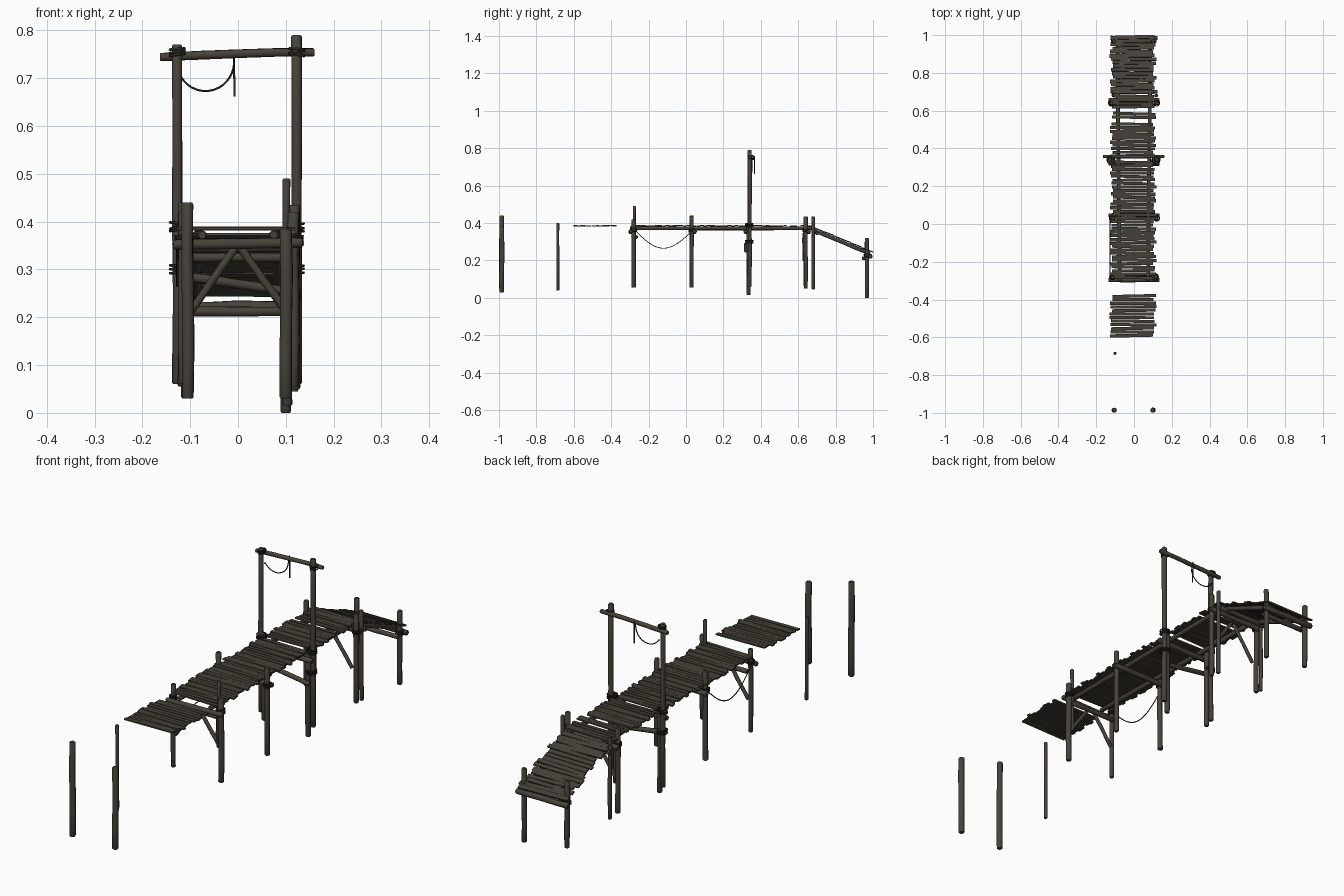
import bpy, bmesh, math, random
from mathutils import Vector

random.seed(7)
if "Cube" in bpy.data.objects:
    bpy.data.objects.remove(bpy.data.objects["Cube"], do_unlink=True)


def material(name, rgb):
    m = bpy.data.materials.new(name)
    m.diffuse_color = (*rgb, 1)
    m.use_nodes = True
    bsdf = m.node_tree.nodes["Principled BSDF"]
    bsdf.inputs["Base Color"].default_value = (*rgb, 1)
    bsdf.inputs["Roughness"].default_value = 0.9
    return m


LOG = material("weathered log", (0.064, 0.054, 0.041))
PLANK = material("weathered plank", (0.060, 0.051, 0.039))
ROPE = material("dark rope", (0.022, 0.019, 0.015))


def finish(name, bm, mat, smooth=False):
    bmesh.ops.recalc_face_normals(bm, faces=bm.faces[:])
    mesh = bpy.data.meshes.new(name)
    bm.to_mesh(mesh)
    bm.free()
    mesh.materials.append(mat)
    ob = bpy.data.objects.new(name, mesh)
    bpy.context.collection.objects.link(ob)
    if smooth:
        bpy.ops.object.select_all(action='DESELECT')
        ob.select_set(True)
        bpy.context.view_layer.objects.active = ob
        bpy.ops.object.shade_smooth_by_angle(angle=math.radians(40))
    return ob


def log(name, a, b, r, bow=0.0, sides=10):
    """Slightly crooked log from a to b with chamfered ends."""
    a, b = Vector(a), Vector(b)
    axis = (b - a).normalized()
    u = axis.orthogonal().normalized()
    v = axis.cross(u)
    length = (b - a).length
    chamfer = r * 0.3 / length
    bm = bmesh.new()
    rings = []
    for t in (0, chamfer, 0.25, 0.5, 0.75, 1 - chamfer, 1):
        end = t in (0, 1)
        c = a.lerp(b, t) + Vector((0, 0, bow * math.sin(math.pi * t)))
        if 0.1 < t < 0.9:
            c += (u * random.uniform(-1, 1) + v * random.uniform(-1, 1)) * r * 0.12
        k = r * (0.78 if end else random.uniform(0.94, 1.05))
        angles = [math.tau * i / sides for i in range(sides)]
        rings.append([bm.verts.new(c + (u * math.cos(w) + v * math.sin(w)) * k) for w in angles])
    for p, q in zip(rings, rings[1:]):
        for i in range(sides):
            j = (i + 1) % sides
            bm.faces.new((p[i], p[j], q[j], q[i]))
    bm.faces.new(rings[0])
    bm.faces.new(rings[-1])
    return finish(name, bm, LOG, True)


def rope(name, points, r=0.0022, closed=False):
    cu = bpy.data.curves.new(name, 'CURVE')
    cu.dimensions = '3D'
    cu.bevel_depth = r
    cu.bevel_resolution = 1
    cu.use_fill_caps = True
    s = cu.splines.new('POLY')
    s.points.add(len(points) - 1)
    for p, co in zip(s.points, points):
        p.co = (*co, 1)
    s.use_cyclic_u = closed
    cu.materials.append(ROPE)
    ob = bpy.data.objects.new(name, cu)
    bpy.context.collection.objects.link(ob)


def lashing(name, x, y, z, r, turns=3):
    """Stack of tilted rope loops round a post."""
    for k in range(turns):
        tilt = random.uniform(-0.25, 0.25)
        loop = []
        for i in range(14):
            w = math.tau * i / 14
            loop.append((x + r * math.cos(w), y + r * math.sin(w),
                         z + (k - (turns - 1) / 2) * 0.006 + tilt * r * math.cos(w)))
        rope(f"{name}_{k + 1}", loop, 0.003, True)


def planks(name, start, end, pitch, gaps=()):
    """Row of uneven boards from (y, z) start to end, leaving out the gaps."""
    s, e = Vector((0, *start)), Vector((0, *end))
    d = (e - s).normalized()
    n = Vector((0, -d.z, d.y))
    count = round((e - s).length / pitch)
    bm = bmesh.new()
    for i in range(count):
        c = s.lerp(e, (i + 0.5) / count)
        if any(lo < c.y < hi for lo, hi in gaps):
            continue
        x0 = -0.12 + random.uniform(-0.009, 0.009)
        x1 = 0.11 + random.uniform(-0.010, 0.010)
        half = pitch * random.uniform(0.40, 0.49)
        skew = random.uniform(-0.0035, 0.0035)
        lift = n * random.uniform(-0.001, 0.0015)
        vs = []
        for x, sk in ((x0, -skew), (x1, skew)):
            for dy, dz in ((-half, -0.003), (half, -0.003), (half, 0.003), (-half, 0.003)):
                vs.append(bm.verts.new(c + lift + d * (dy + sk) + n * dz + Vector((x, 0, 0))))
        bm.faces.new(vs[:4])
        bm.faces.new(vs[4:])
        for k in range(4):
            j = (k + 1) % 4
            bm.faces.new((vs[k], vs[j], vs[4 + j], vs[4 + k]))
    finish(name, bm, PLANK)


# Posts: name, x, y, bottom, top, radius
POSTS = [
    ("outer_post_right", -0.105, -0.985, 0.03, 0.44, 0.013),
    ("outer_post_left", 0.10, -0.985, 0.03, 0.385, 0.013),
    ("lone_post", -0.10, -0.685, 0.04, 0.40, 0.008),
    ("end_post_right", -0.115, -0.28, 0.06, 0.42, 0.010),
    ("end_post_left", 0.115, -0.28, 0.055, 0.42, 0.012),
    ("end_tall_stake", 0.10, -0.276, 0.20, 0.49, 0.008),
    ("second_post_right", -0.115, 0.03, 0.055, 0.44, 0.011),
    ("second_post_left", 0.12, 0.03, 0.055, 0.435, 0.011),
    ("gantry_post_right", -0.127, 0.34, 0.06, 0.77, 0.011),
    ("gantry_post_left", 0.123, 0.34, 0.06, 0.79, 0.011),
    ("gantry_prop_right", -0.108, 0.335, 0.03, 0.385, 0.011),
    ("gantry_prop_left", 0.103, 0.335, 0.015, 0.385, 0.011),
    ("fourth_post_right", -0.12, 0.64, 0.06, 0.43, 0.011),
    ("fourth_post_left", 0.12, 0.64, 0.05, 0.435, 0.011),
    ("fifth_post_right", -0.11, 0.68, 0.045, 0.40, 0.008),
    ("fifth_post_left", 0.118, 0.68, 0.045, 0.435, 0.009),
    ("ramp_post_right", -0.105, 0.967, 0.03, 0.32, 0.011),
    ("ramp_post_left", 0.10, 0.967, 0.0, 0.32, 0.011),
]
for name, x, y, lo, hi, r in POSTS:
    log(name, (x, y, lo), (x + random.uniform(-0.002, 0.002), y, hi), r)

# Cross beams under the deck
for i, y in enumerate((-0.28, 0.03, 0.335, 0.64)):
    off = -0.016 if i % 2 == 0 else 0.016
    log(f"cross_beam_{i + 1}", (-0.135, y + off, 0.352), (0.135, y + off, 0.356), 0.011)
log("lower_tie_end", (-0.11, -0.266, 0.325), (0.11, -0.266, 0.325), 0.010)
log("lower_tie_gantry", (-0.12, 0.32, 0.287), (0.12, 0.32, 0.252), 0.010)
log("ramp_top_beam", (-0.125, 0.70, 0.345), (0.125, 0.70, 0.345), 0.010)
log("ramp_foot_beam", (-0.125, 0.985, 0.222), (0.125, 0.985, 0.222), 0.012)
log("ramp_foot_beam_front", (-0.105, 0.95, 0.212), (0.105, 0.95, 0.212), 0.010)

# Long bearers and mirrored braces
for side, s in (("right", -1), ("left", 1)):
    log(f"deck_bearer_{side}", (s * 0.075, -0.30, 0.372), (s * 0.085, 0.69, 0.372), 0.010)
    log(f"ramp_bearer_{side}", (s * 0.085, 0.68, 0.362), (s * 0.085, 0.985, 0.236), 0.010)
    for k, y in enumerate((-0.276, 0.63)):
        log(f"brace_{k + 1}_{side}", (s * 0.108, y, 0.20), (s * 0.006, y, 0.345), 0.008)

# Boards: floating part, main deck and ramp
planks("floating_planks", (-0.60, 0.385), (-0.372, 0.385), 0.0185)
planks("deck_planks", (-0.293, 0.385), (0.685, 0.385), 0.0185, ((0.33, 0.345), (0.54, 0.557), (0.60, 0.613)))
planks("ramp_planks", (0.69, 0.374), (0.998, 0.246), 0.021)

# Gantry beam and hanging ropes
log("gantry_beam", (-0.163, 0.357, 0.744), (0.16, 0.357, 0.754), 0.009, 0.002)
arc = []
for i in range(17):
    w = math.pi * (1.12 + 0.86 * i / 16)
    arc.append((-0.068 + 0.06 * math.cos(w), 0.357, 0.735 + 0.062 * math.sin(w)))
arc[0] = (-0.118, 0.35, 0.70)
arc.append((-0.008, 0.357, 0.757))
rope("gantry_swag_rope", arc)
rope("gantry_hanging_rope", [(-0.009, 0.367, 0.757), (-0.008, 0.367, 0.71), (-0.007, 0.366, 0.662)], 0.0025)

# Slack rope along one side of the deck
slack = []
for i in range(21):
    t = i / 20
    slack.append((-0.127, -0.28 + 0.31 * t, 0.37 - 0.015 * t - 0.097 * math.sin(math.pi * t)))
rope("deck_slack_rope", slack)

# Lashings
for i, (x, y, z, r) in enumerate((
        (-0.115, -0.28, 0.365, 0.014), (0.112, -0.28, 0.365, 0.017), (-0.115, 0.03, 0.36, 0.015),
        (0.12, 0.03, 0.36, 0.015), (-0.122, 0.338, 0.39, 0.020), (0.117, 0.338, 0.39, 0.020),
        (-0.122, 0.338, 0.30, 0.020), (0.117, 0.338, 0.30, 0.020), (-0.127, 0.345, 0.755, 0.015),
        (0.123, 0.345, 0.755, 0.015), (-0.12, 0.64, 0.36, 0.015), (0.12, 0.64, 0.36, 0.015),
        (-0.105, 0.967, 0.225, 0.015), (0.10, 0.967, 0.225, 0.015))):
    lashing(f"lashing_{i + 1}", x, y, z, r)
